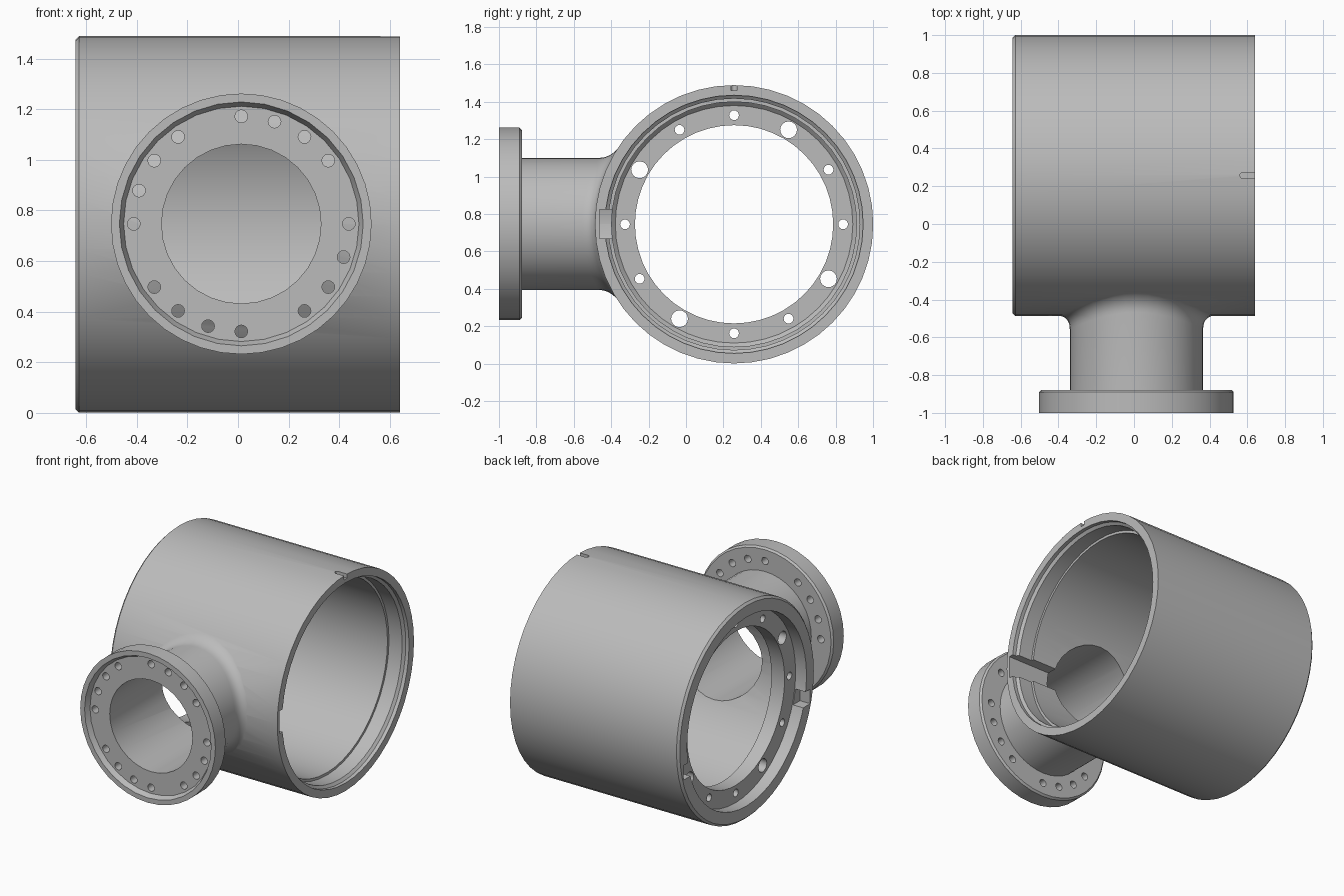
import bpy, bmesh
from math import cos, sin, radians, sqrt, tau
from mathutils import Vector

cube = bpy.data.objects.get("Cube")
if cube:
    bpy.data.objects.remove(cube, do_unlink=True)

BODY = Vector((0, 0.257, 0.745))      # axis centre of the main barrel
NECK = Vector((0.013, 0, 0.747))      # axis centre of the side branch
BODY_R, NECK_R, FILLET = 0.744, 0.353, 0.07

grey = bpy.data.materials.new("cast_grey")
grey.use_nodes = True
grey.diffuse_color = (0.5, 0.5, 0.5, 1)
grey.node_tree.nodes["Principled BSDF"].inputs["Base Color"].default_value = (0.5, 0.5, 0.5, 1)


def make_object(name, bm):
    bmesh.ops.recalc_face_normals(bm, faces=bm.faces[:])
    mesh = bpy.data.meshes.new(name)
    bm.to_mesh(mesh)
    bm.free()
    mesh.materials.append(grey)
    obj = bpy.data.objects.new(name, mesh)
    bpy.context.collection.objects.link(obj)
    return obj


def loft(bm, rings):
    """Skin a list of equal rings and cap both ends."""
    loops = [[bm.verts.new(p) for p in ring] for ring in rings]
    n = len(loops[0])
    for a, b in zip(loops, loops[1:]):
        for i in range(n):
            j = (i + 1) % n
            bm.faces.new((a[i], a[j], b[j], b[i]))
    bm.faces.new(loops[0])
    bm.faces.new(loops[-1][::-1])


def ring(axis, centre, along, r, segs):
    pts = []
    for i in range(segs):
        c, s = r * cos(tau * i / segs), r * sin(tau * i / segs)
        p = {"x": (along, centre.y + c, centre.z + s),
             "y": (centre.x + c, along, centre.z + s),
             "z": (centre.x + c, centre.y + s, along)}[axis]
        pts.append(Vector(p))
    return pts


def lathe(name, axis, centre, profile, segs):
    bm = bmesh.new()
    loft(bm, [ring(axis, centre, a, r, segs) for a, r in profile])
    return make_object(name, bm)


def box(name, low, high):
    bm = bmesh.new()
    bmesh.ops.create_cube(bm, size=1)
    low, high = Vector(low), Vector(high)
    for v in bm.verts:
        v.co = (low + high) / 2 + v.co * (high - low)
    return make_object(name, bm)


def bolt_holes(name, axis, centre, start, end, pitch_r, holes):
    """Cutter with one pin per (angle, radius) pair."""
    bm = bmesh.new()
    for angle, r in holes:
        c, s = pitch_r * cos(radians(angle)), pitch_r * sin(radians(angle))
        offset = Vector((0, c, s)) if axis == "x" else Vector((c, 0, s))
        loft(bm, [ring(axis, centre + offset, a, r, 16) for a in (start, end)])
    return make_object(name, bm)


def combine(target, tool, operation):
    mod = target.modifiers.new("cut", "BOOLEAN")
    mod.operation, mod.solver, mod.object = operation, "EXACT", tool
    bpy.context.view_layer.objects.active = target
    bpy.ops.object.modifier_apply(modifier=mod.name)
    bpy.data.objects.remove(tool, do_unlink=True)


# Main barrel with a chamfered closed end
housing = lathe("pipe_housing", "x", BODY,
                [(-0.643, BODY_R - 0.015), (-0.628, BODY_R), (0.64, BODY_R)], 48)

# Branch: flange, neck and a fillet that follows the barrel surface
SEGS = 40
rings = [ring("y", NECK, a, r, SEGS) for a, r in
         [(-1, 0.515), (-0.89, 0.515), (-0.878, 0.503), (-0.878, NECK_R)]]


def barrel_y(z):
    return BODY.y - sqrt(BODY_R ** 2 - (z - BODY.z) ** 2)


STEPS = 7
for k in range(STEPS + 1):
    t = k / STEPS
    r = NECK_R + FILLET * t * t
    pts = ring("y", NECK, 0, r, SEGS)
    inner, outer = ring("y", NECK, 0, NECK_R, SEGS), ring("y", NECK, 0, NECK_R + FILLET, SEGS)
    for p, a, b in zip(pts, inner, outer):
        corner = barrel_y(a.z)
        p.y = ((1 - t) ** 2 * (corner - FILLET) + 2 * t * (1 - t) * corner
               + t * t * (barrel_y(b.z) + 0.004))
    rings.append(pts)
rings.append(ring("y", NECK, 0.1, NECK_R + FILLET, SEGS))
bm = bmesh.new()
loft(bm, rings)
combine(housing, make_object("branch", bm), "UNION")

# Barrel interior: end recess, bolt flange opening, bore and stepped mouth
cavity = [(-0.7, 0.65), (-0.56, 0.65), (-0.56, 0.53), (-0.46, 0.53), (-0.46, 0.635),
          (-0.44, 0.655), (0.5, 0.655), (0.5, 0.672), (0.6, 0.672), (0.615, 0.69), (0.7, 0.69)]
combine(housing, lathe("cavity_cutter", "x", BODY, cavity, 48), "DIFFERENCE")

# Branch interior: shallow flange recess and through bore
bore = [(-1.1, 0.482), (-1.0, 0.482), (-0.965, 0.465), (-0.965, 0.315), (0.2, 0.315)]
combine(housing, lathe("bore_cutter", "y", NECK, bore, 32), "DIFFERENCE")

# Bolt circles
barrel_holes = [(a, 0.045 if a % 90 == 60 else 0.026) for a in range(0, 360, 30)]
combine(housing, bolt_holes("barrel_hole_cutter", "x", BODY, -0.62, -0.41, 0.583,
                            barrel_holes), "DIFFERENCE")
branch_holes = [(q * 90 - k * 18, 0.025) for q in range(4) for k in range(4)]
combine(housing, bolt_holes("branch_hole_cutter", "y", NECK, -1.05, -0.8, 0.425,
                            branch_holes), "DIFFERENCE")

# Keyway from the open mouth to the branch bore
combine(housing, box("keyway_cutter", (0.05, -0.462, 0.67), (0.7, -0.3, 0.825)), "DIFFERENCE")

# Opposed slots in the recessed end
for side in (-1, 1):
    ys = sorted((BODY.y + side * 0.58, BODY.y + side * 0.69))
    combine(housing, box("end_slot_cutter", (-0.7, ys[0], 0.535), (-0.565, ys[1], 0.635)),
            "DIFFERENCE")

# Round-ended index notch on top of the mouth
combine(housing, box("notch_cutter", (0.577, BODY.y - 0.016, 1.46), (0.7, BODY.y + 0.016, 1.6)),
        "DIFFERENCE")
combine(housing, lathe("notch_end_cutter", "z", Vector((0.577, BODY.y, 0)),
                       [(1.46, 0.016), (1.6, 0.016)], 16), "DIFFERENCE")

# Smooth shading with sharp machined edges
bpy.ops.object.select_all(action="DESELECT")
housing.select_set(True)
bpy.context.view_layer.objects.active = housing
bpy.ops.object.shade_smooth_by_angle(angle=radians(30))
